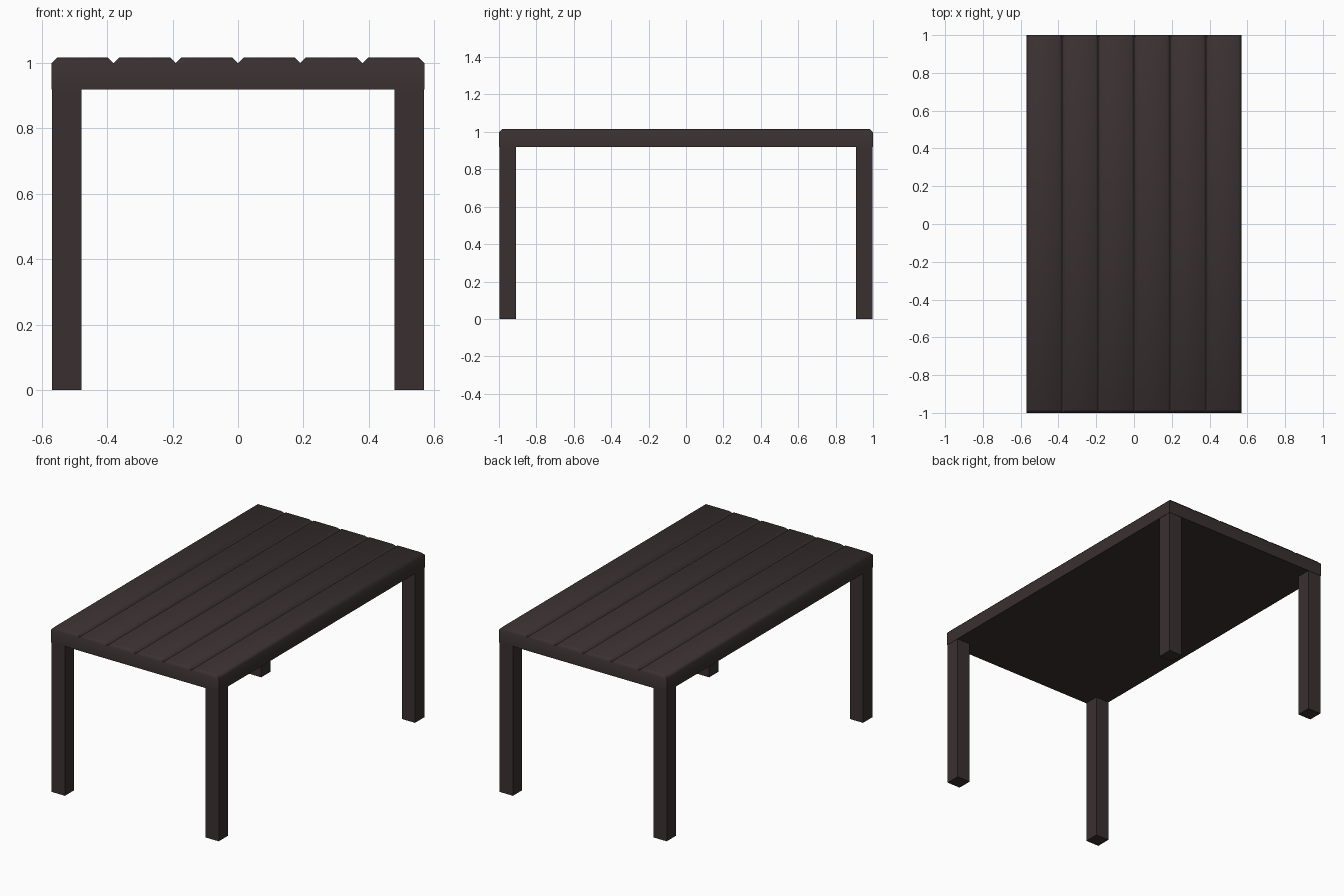
import bpy, bmesh, math
from mathutils import Vector

if "Cube" in bpy.data.objects:
    bpy.data.objects.remove(bpy.data.objects["Cube"])

W, L = 0.57, 1.0            # half width, half length
Z0, Z1 = 0.919, 1.016       # tabletop underside and top
CH = 0.017                  # plank edge chamfer
PLANKS = 6
LEG = 0.09

wood = bpy.data.materials.new("dark brown wood")
wood.diffuse_color = (0.042, 0.030, 0.030, 1)
wood.use_nodes = True
wood.node_tree.nodes["Principled BSDF"].inputs["Base Color"].default_value = wood.diffuse_color


def finish(name, bm):
    bmesh.ops.recalc_face_normals(bm, faces=bm.faces)
    me = bpy.data.meshes.new(name)
    bm.to_mesh(me)
    bm.free()
    me.materials.append(wood)
    ob = bpy.data.objects.new(name, me)
    bpy.context.collection.objects.link(ob)
    return ob


def box(bm, lo, hi):
    lo, hi = Vector(lo), Vector(hi)
    verts = bmesh.ops.create_cube(bm, size=1)["verts"]
    for v in verts:
        v.co = (lo + hi) / 2 + v.co * (hi - lo)
    return verts


# Tabletop: six planks with chamfered top edges, welded into one slab
bm = bmesh.new()
pw = 2 * W / PLANKS
for i in range(PLANKS):
    x = -W + i * pw
    verts = box(bm, (x, -L, Z0), (x + pw, L, Z1))
    edges = [e for e in {e for v in verts for e in v.link_edges}
             if all(v.co.z > Z1 - 1e-4 for v in e.verts)]
    bmesh.ops.bevel(bm, geom=edges, offset=CH, segments=1, affect='EDGES')
# remove hidden faces between neighbouring planks
bm.normal_update()
inner = [f for f in bm.faces if abs(f.normal.x) > 0.99
         and abs(f.calc_center_median().x) < W - 0.01]
bmesh.ops.delete(bm, geom=inner, context='FACES')
bmesh.ops.remove_doubles(bm, verts=bm.verts, dist=0.0005)
top = finish("plank_tabletop", bm)
top.data.shade_smooth()
top.data.set_sharp_from_angle(angle=math.radians(50))

# Four square legs, just inside the tabletop corners
for sy, end in ((-1, "front"), (1, "back")):
    for sx, side in ((-1, "left"), (1, "right")):
        bm = bmesh.new()
        cx = sx * (W - 0.002 - LEG / 2)
        cy = sy * (L - 0.002 - LEG / 2)
        h = LEG / 2
        box(bm, (cx - h, cy - h, 0), (cx + h, cy + h, Z0))
        finish(f"{end}_{side}_leg", bm)
